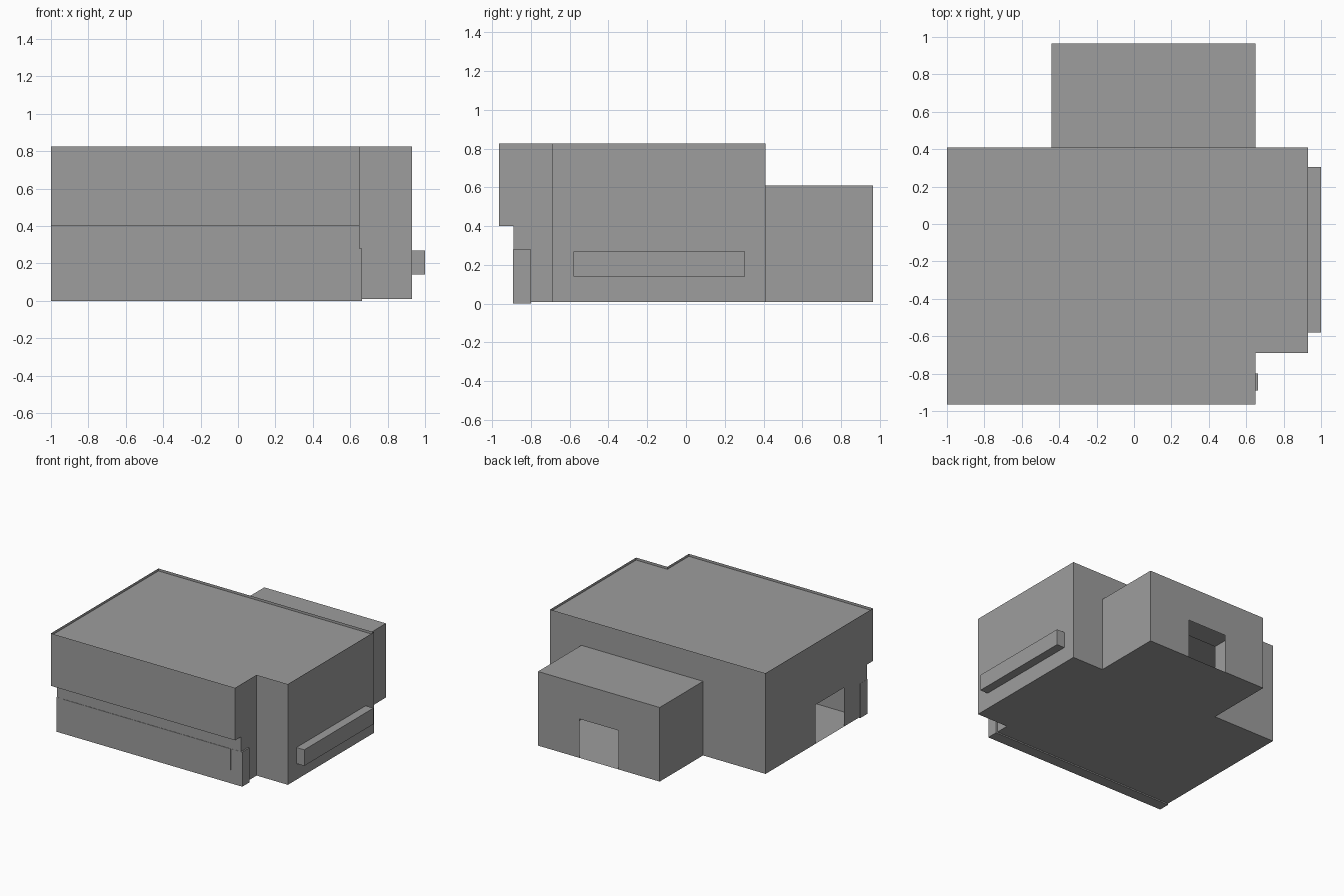
import bpy
import bmesh
from mathutils import Vector

cube = bpy.data.objects.get("Cube")
if cube:
    bpy.data.objects.remove(cube, do_unlink=True)

GREY = (0.34, 0.34, 0.34, 1.0)
mat = bpy.data.materials.new("concrete grey")
mat.use_nodes = True
mat.diffuse_color = GREY
mat.node_tree.nodes["Principled BSDF"].inputs["Base Color"].default_value = GREY

# Main levels and wall lines
FLOOR, SOFFIT, ROOF, TOP, ANNEX_TOP = 0.01, 0.40, 0.805, 0.825, 0.61
LEFT, STEP_X, RIGHT = -1.0, 0.65, 0.93
FRONT, LOWER_FRONT, STEP_Y, BACK, ANNEX_BACK = -0.965, -0.89, -0.69, 0.41, 0.965
ANNEX_LEFT = -0.44


def finish(name, bm):
    bmesh.ops.remove_doubles(bm, verts=bm.verts, dist=0.0001)
    bmesh.ops.recalc_face_normals(bm, faces=bm.faces)
    mesh = bpy.data.meshes.new(name)
    bm.to_mesh(mesh)
    bm.free()
    mesh.materials.append(mat)
    obj = bpy.data.objects.new(name, mesh)
    bpy.context.collection.objects.link(obj)
    return obj


def box(name, low, high):
    low, high = Vector(low), Vector(high)
    bm = bmesh.new()
    bmesh.ops.create_cube(bm, size=1)
    for v in bm.verts:
        v.co = (low + high) / 2 + v.co * (high - low)
    return finish(name, bm)


def wall(bm, a, b, z0, z1):
    """Upright sheet between two plan points."""
    points = [(*a, z0), (*b, z0), (*b, z1), (*a, z1)]
    bm.faces.new([bm.verts.new(p) for p in points])


def door_wall(bm, a, b, z0, z1, start, end, head):
    """Upright sheet with a doorway; start and end are fractions of its length."""
    a, b = Vector(a), Vector(b)
    p, q = a.lerp(b, start), a.lerp(b, end)
    outline = [(a, z0), (p, z0), (p, head), (q, head),
               (q, z0), (b, z0), (b, z1), (a, z1)]
    bm.faces.new([bm.verts.new((*pt, z)) for pt, z in outline])


def deck(bm, outline, z):
    bm.faces.new([bm.verts.new((x, y, z)) for x, y in outline])


def plan(front):
    return [(LEFT, front), (STEP_X, front), (STEP_X, STEP_Y),
            (RIGHT, STEP_Y), (RIGHT, BACK), (LEFT, BACK)]


def fraction(value, a, b):
    return (value - a) / (b - a)


# Hall: lower walls, with a side doorway on the left-hand screen side
bm = bmesh.new()
lower = plan(LOWER_FRONT)
for a, b in zip(lower[:3], lower[1:4]):
    wall(bm, a, b, FLOOR, SOFFIT)
wall(bm, lower[3], lower[4], FLOOR, SOFFIT)
door_wall(bm, lower[5], lower[0], FLOOR, SOFFIT,
          fraction(-0.23, BACK, LOWER_FRONT),
          fraction(-0.59, BACK, LOWER_FRONT), 0.325)
# Back wall stays open where the annex joins
wall(bm, (RIGHT, BACK), (STEP_X, BACK), FLOOR, SOFFIT)
wall(bm, (ANNEX_LEFT, BACK), (LEFT, BACK), FLOOR, SOFFIT)
deck(bm, lower, FLOOR)
finish("hall_lower_walls", bm)

# Hall: upper walls rising past the roof as a low parapet
bm = bmesh.new()
upper = plan(FRONT)
for a, b in zip(upper[:4], upper[1:5]):
    wall(bm, a, b, SOFFIT, TOP)
wall(bm, upper[5], upper[0], SOFFIT, TOP)
wall(bm, (RIGHT, BACK), (STEP_X, BACK), SOFFIT, TOP)
wall(bm, (STEP_X, BACK), (ANNEX_LEFT, BACK), ANNEX_TOP, TOP)
wall(bm, (ANNEX_LEFT, BACK), (LEFT, BACK), SOFFIT, TOP)
deck(bm, [(LEFT, FRONT), (STEP_X, FRONT),
          (STEP_X, LOWER_FRONT), (LEFT, LOWER_FRONT)], SOFFIT)
finish("hall_upper_walls", bm)

bm = bmesh.new()
deck(bm, upper, ROOF)
finish("hall_roof", bm)

# Rear annex with a doorway
bm = bmesh.new()
annex = [(STEP_X, BACK), (STEP_X, ANNEX_BACK),
         (ANNEX_LEFT, ANNEX_BACK), (ANNEX_LEFT, BACK)]
wall(bm, annex[0], annex[1], FLOOR, ANNEX_TOP)
door_wall(bm, annex[1], annex[2], FLOOR, ANNEX_TOP,
          fraction(0.28, STEP_X, ANNEX_LEFT),
          fraction(-0.07, STEP_X, ANNEX_LEFT), 0.325)
wall(bm, annex[2], annex[3], FLOOR, ANNEX_TOP)
deck(bm, annex, FLOOR)
deck(bm, annex, ANNEX_TOP)
finish("rear_annex", bm)

# Low front counter, its face panel and the side ledge
box("front_counter", (LEFT - 0.001, LOWER_FRONT - 0.001, 0), (0.662, -0.80, 0.28))
box("front_panel", (-0.94, LOWER_FRONT - 0.003, 0.11), (0.56, LOWER_FRONT, 0.279))
box("side_ledge", (RIGHT, -0.58, 0.14), (1.0, 0.305, 0.27))
